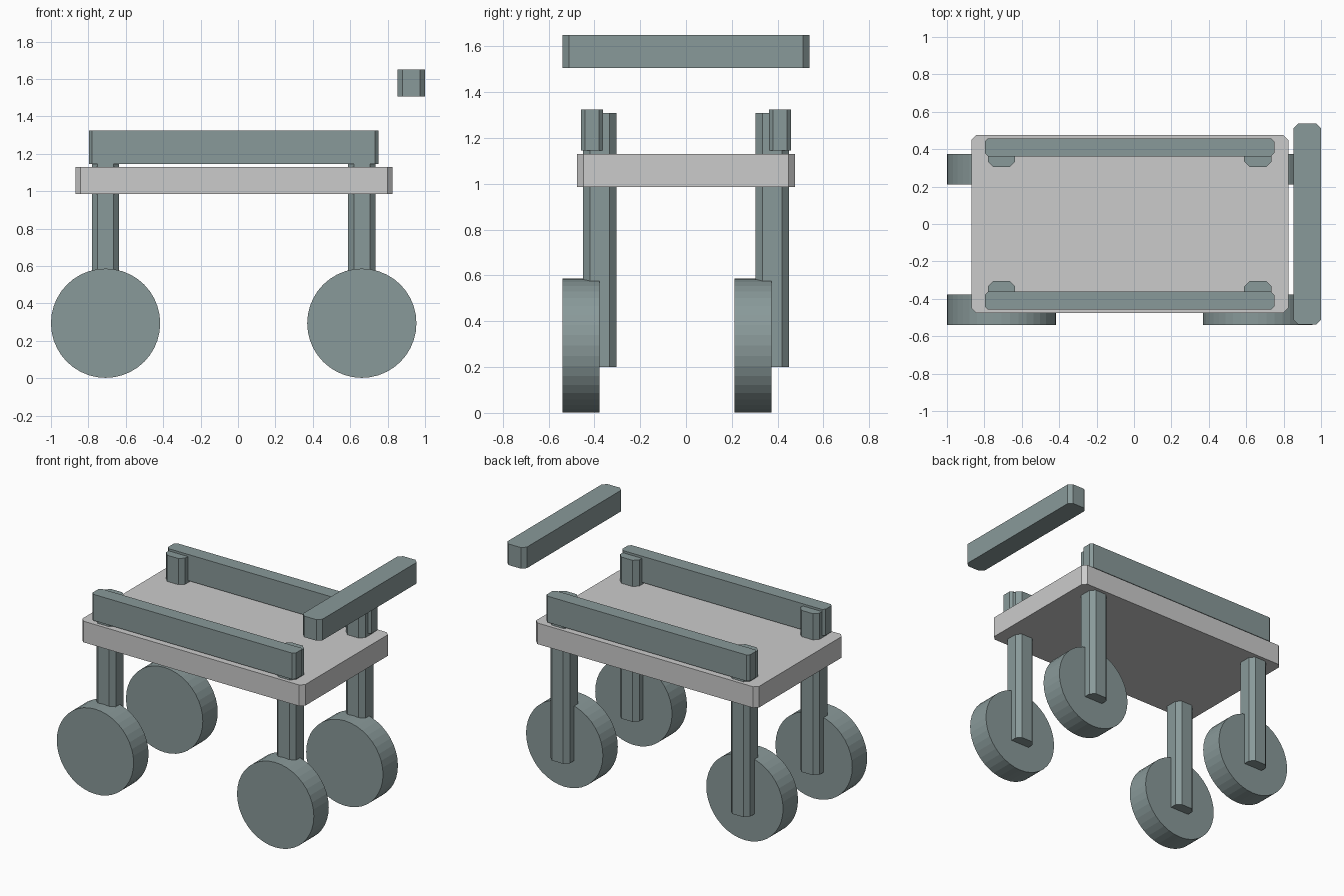
import bpy, bmesh
from math import pi
from mathutils import Matrix

if "Cube" in bpy.data.objects:
    bpy.data.objects.remove(bpy.data.objects["Cube"])

dark = bpy.data.materials.new("dark_slate")
dark.diffuse_color = (0.25, 0.32, 0.32, 1)
dark.use_nodes = True
dark.node_tree.nodes["Principled BSDF"].inputs["Base Color"].default_value = dark.diffuse_color


def finish(name, bm, mat=None):
    bmesh.ops.recalc_face_normals(bm, faces=bm.faces)
    mesh = bpy.data.meshes.new(name)
    bm.to_mesh(mesh)
    bm.free()
    if mat:
        mesh.materials.append(mat)
    ob = bpy.data.objects.new(name, mesh)
    bpy.context.collection.objects.link(ob)
    return ob


def beam(name, x, y, z, c, mat=None):
    """Box spanning the given ranges, with its upright corners chamfered by c."""
    (x0, x1), (y0, y1), (z0, z1) = x, y, z
    outline = [(x0 + c, y0), (x1 - c, y0), (x1, y0 + c), (x1, y1 - c),
               (x1 - c, y1), (x0 + c, y1), (x0, y1 - c), (x0, y0 + c)]
    bm = bmesh.new()
    face = bm.faces.new([bm.verts.new((px, py, z0)) for px, py in outline])
    ext = bmesh.ops.extrude_face_region(bm, geom=[face], use_keep_orig=True)
    top = [v for v in ext["geom"] if isinstance(v, bmesh.types.BMVert)]
    bmesh.ops.translate(bm, vec=(0, 0, z1 - z0), verts=top)
    return finish(name, bm, mat)


def wheel(name, x, y, z, radius, width):
    bm = bmesh.new()
    bmesh.ops.create_cone(bm, cap_ends=True, segments=40, radius1=radius,
                          radius2=radius, depth=width,
                          matrix=Matrix.Translation((x, y, z)) @ Matrix.Rotation(pi / 2, 4, 'X'))
    return finish(name, bm, dark)


# Flat bed
beam("bed", (-0.87, 0.825), (-0.475, 0.475), (0.985, 1.13), 0.027)

# Push handle
beam("handle", (0.852, 1.0), (-0.538, 0.538), (1.505, 1.65), 0.027, dark)

# Side rails, posts and wheels; both wheel pairs sit on the front side of their posts
for side, s, wheel_y in (("front", -1, -0.458), ("back", 1, 0.293)):
    beam(side + "_rail", (-0.797, 0.75), sorted((s * 0.362, s * 0.458)),
         (1.145, 1.325), 0.017, dark)
    for end, cx in (("left", -0.708), ("right", 0.662)):
        beam(f"{side}_{end}_post", (cx - 0.073, cx + 0.073),
             sorted((s * 0.304, s * 0.45)), (0.2, 1.31), 0.03, dark)
        wheel(f"{side}_{end}_wheel", cx, wheel_y, 0.294, 0.292, 0.162)
